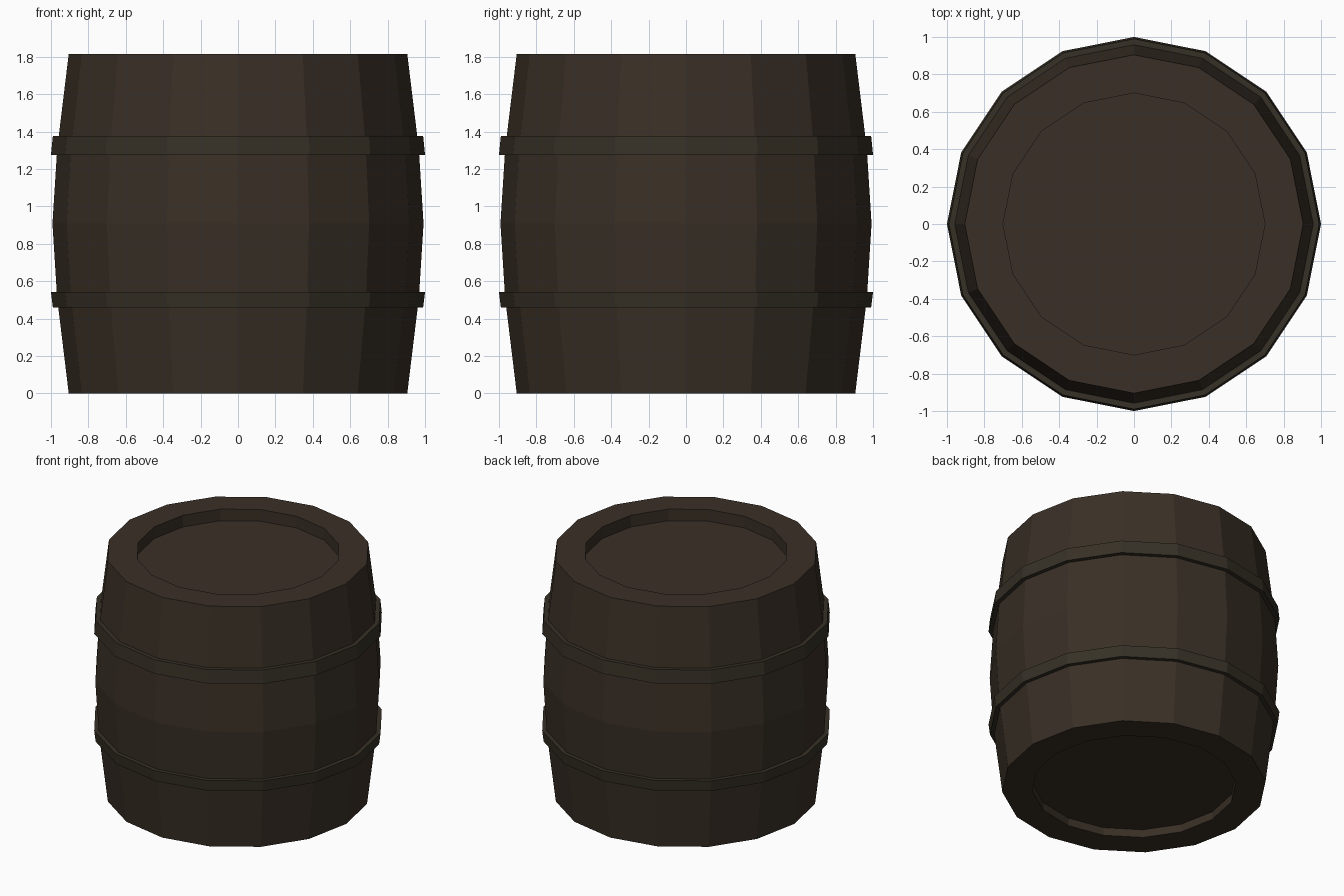
import bpy, bmesh
from math import cos, sin, tau

SIDES = 16

cube = bpy.data.objects.get("Cube")
if cube:
    bpy.data.objects.remove(cube, do_unlink=True)


def make_material(name, rgb):
    mat = bpy.data.materials.new(name)
    mat.use_nodes = True
    color = (*rgb, 1.0)
    mat.diffuse_color = color
    shader = next(n for n in mat.node_tree.nodes if n.type == "BSDF_PRINCIPLED")
    shader.inputs["Base Color"].default_value = color
    shader.inputs["Roughness"].default_value = 0.9
    return mat


def lathe(name, profile, mat, closed=False):
    """Spin (radius, height) points, listed bottom to top on the outside."""
    bm = bmesh.new()
    rings = [[bm.verts.new((r * cos(tau * i / SIDES), r * sin(tau * i / SIDES), z))
              for i in range(SIDES)] for r, z in profile]
    pairs = list(zip(rings, rings[1:]))
    if closed:
        pairs.append((rings[-1], rings[0]))
    else:
        bm.faces.new(rings[0])
        bm.faces.new(rings[-1])
    for low, high in pairs:
        for i in range(SIDES):
            j = (i + 1) % SIDES
            bm.faces.new((low[i], low[j], high[j], high[i]))
    bmesh.ops.recalc_face_normals(bm, faces=bm.faces)
    mesh = bpy.data.meshes.new(name)
    bm.to_mesh(mesh)
    bm.free()
    mesh.materials.append(mat)
    obj = bpy.data.objects.new(name, mesh)
    bpy.context.collection.objects.link(obj)
    return obj


wood = make_material("dark wood", (0.041, 0.029, 0.019))
iron = make_material("dark hoop", (0.037, 0.030, 0.019))

# Bulging body with a recessed lid and base
lathe("barrel_body", [
    (0.70, 0.06), (0.70, 0), (0.905, 0), (0.967, 0.51), (0.992, 0.907),
    (0.967, 1.305), (0.905, 1.815), (0.70, 1.815), (0.70, 1.727)], wood)

# Tapered hoops around the staves
lathe("lower_hoop", [(0.94, 0.46), (0.99, 0.46), (1.0, 0.542), (0.94, 0.542)],
      iron, closed=True)
lathe("upper_hoop", [(0.94, 1.275), (1.0, 1.275), (0.99, 1.375), (0.94, 1.375)],
      iron, closed=True)
